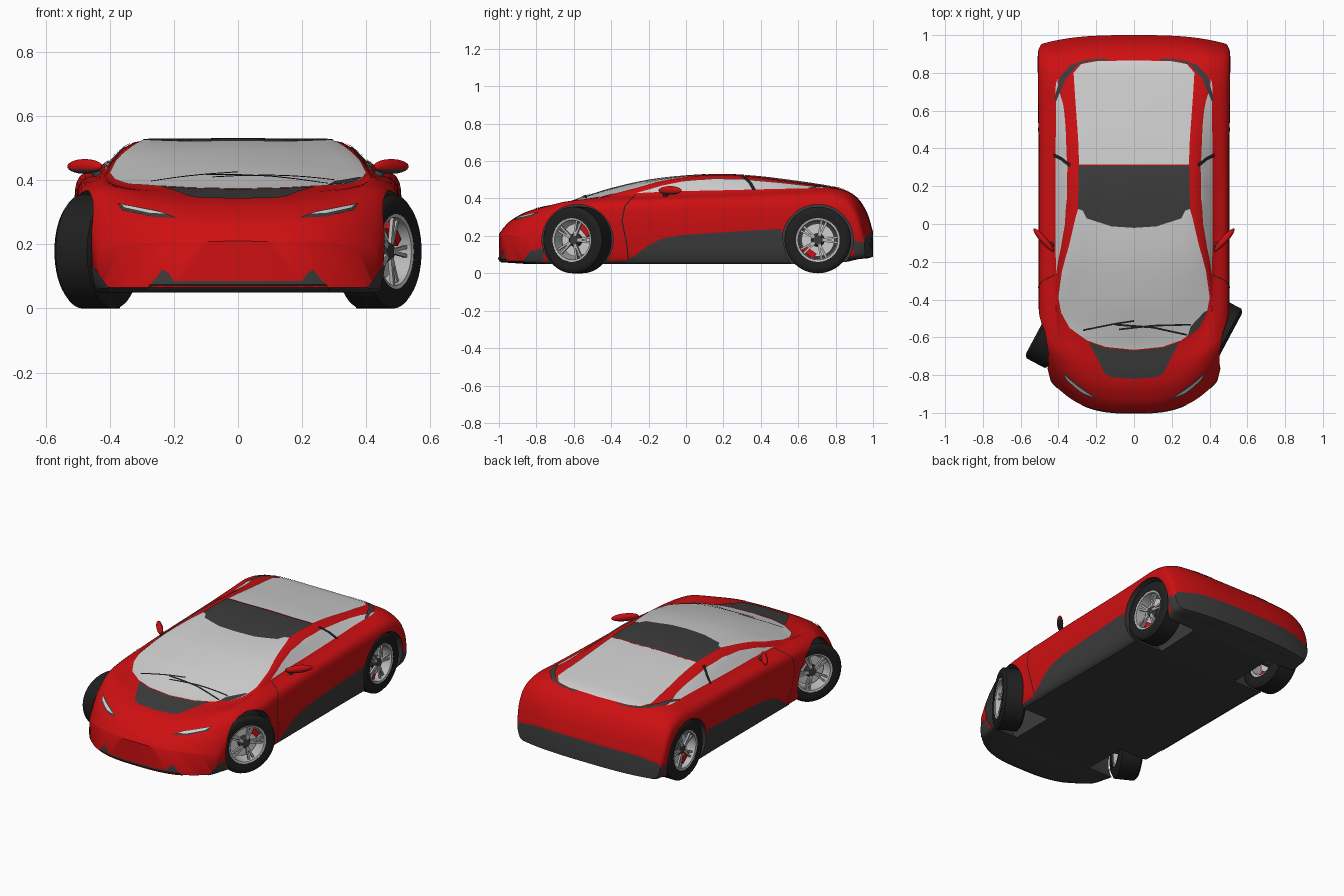
import bpy, bmesh, math
from mathutils import Vector, Matrix
from mathutils.bvhtree import BVHTree

default_cube = bpy.data.objects.get("Cube")
if default_cube:
    bpy.data.objects.remove(default_cube, do_unlink=True)


def material(name, color):
    mat = bpy.data.materials.new(name)
    mat.use_nodes = True
    mat.diffuse_color = (*color, 1)
    mat.node_tree.nodes["Principled BSDF"].inputs["Base Color"].default_value = (*color, 1)
    return mat


RED = material("red paint", (0.62, 0.005, 0.006))
DARK = material("dark grey trim", (0.045, 0.045, 0.045))
GLASS = material("pale grey glass", (0.62, 0.62, 0.62))
BLACK = material("black rubber", (0.014, 0.014, 0.014))
SILVER = material("silver metal", (0.5, 0.5, 0.5))


def add_object(name, bm, *mats, smooth=True):
    mesh = bpy.data.meshes.new(name)
    bm.to_mesh(mesh)
    bm.free()
    for mat in mats:
        mesh.materials.append(mat)
    ob = bpy.data.objects.new(name, mesh)
    bpy.context.collection.objects.link(ob)
    if smooth:
        smooth_object(ob)
    return ob


def smooth_object(ob):
    bpy.ops.object.select_all(action='DESELECT')
    ob.select_set(True)
    bpy.context.view_layer.objects.active = ob
    bpy.ops.object.shade_smooth_by_angle(angle=math.radians(35))


def spline(points, steps):
    """Smooth curve through the points, with a number of steps per span."""
    pts = [Vector(p) for p in points]
    pts = [pts[0]] + pts + [pts[-1]]
    out = []
    for a, b, c, d in zip(pts, pts[1:], pts[2:], pts[3:]):
        for k in range(steps):
            t = k / steps
            out.append(b + (c - a) * (t / 2) + (a * 2 - b * 5 + c * 4 - d) * (t * t / 2)
                       + (b * 3 - a - c * 3 + d) * (t ** 3 / 2))
    return out + [pts[-1]]


# Body shell: station, centre height, roof edge x and z, belt height, half width, floor
stations = [
    (-1.0, .21, .25, .205, .19, .44, .065), (-.97, .25, .25, .245, .23, .45, .058),
    (-.93, .287, .26, .286, .275, .46, .055), (-.85, .33, .28, .335, .33, .48, .05),
    (-.75, .353, .30, .365, .375, .495, .05), (-.65, .373, .34, .376, .39, .503, .05),
    (-.55, .405, .37, .387, .40, .505, .05), (-.4, .452, .385, .42, .41, .505, .05),
    (-.2, .497, .36, .475, .42, .505, .05), (0, .52, .335, .508, .43, .505, .05),
    (.2, .528, .325, .518, .435, .505, .05), (.4, .515, .325, .505, .44, .505, .05),
    (.6, .49, .335, .48, .445, .508, .05), (.75, .467, .345, .462, .45, .51, .055),
    (.85, .445, .34, .445, .435, .51, .06), (.92, .40, .34, .40, .395, .51, .075),
    (.97, .32, .335, .32, .31, .505, .08), (1.0, .22, .34, .215, .20, .49, .088)]


def section(station):
    s, top, roof_x, roof_z, belt, width, floor = station
    h = belt - floor
    half = spline([(0, top), (roof_x / 2, top - (top - roof_z) / 4), (roof_x, roof_z),
                   (min(.42, width - .07), belt), (width * .97, belt - h * .1),
                   (width, belt - h * .3), (width * .985, floor + h * .35),
                   (width * .95, floor + h * .08), (width * .9, floor)], 4)
    half += [Vector((width * .9 * (1 - k / 8), floor)) for k in range(1, 9)]
    bow = 2 * max(0, (-s - .4) / .6) - .4 * max(0, (s - .7) / .3)
    ring = half + [Vector((-p.x, p.y)) for p in half[-2:0:-1]]
    return [Vector((p.x, s + bow * abs(p.x) ** 3, p.y)) for p in ring], len(half) - 1


bm = bmesh.new()
rings = []
for st in spline(stations, 4):
    ring, n = section(st)
    rings.append([bm.verts.new(p) for p in ring])
size = len(rings[0])
for r, q in zip(rings, rings[1:]):
    for i in range(size):
        j = (i + 1) % size
        bm.faces.new((r[i], r[j], q[j], q[i]))
for r in (rings[0], rings[-1]):
    for side in (1, -1):
        for i in range(n // 2):
            ids = (i, i + 1, n - i - 1, n - i)
            loop = [r[side * k % size] for k in ids]
            bm.faces.new(list(dict.fromkeys(loop)))
bmesh.ops.recalc_face_normals(bm, faces=bm.faces)
for f in bm.faces:
    c = f.calc_center_median()
    under = f.normal.z < -.5 and c.z < .1
    f.material_index = int(under or c.z < .06 or (c.y > .9 and c.z < .17))
surface = BVHTree.FromBMesh(bm)
body = add_object("body_shell", bm, RED, DARK, smooth=False)

# Wheel arches
FRONT_Y, REAR_Y, HUB_Z = -.58, .705, .178
bm = bmesh.new()
for y in (FRONT_Y, REAR_Y):
    for side in (1, -1):
        bmesh.ops.create_cone(bm, cap_ends=True, segments=48, radius1=.19, radius2=.19, depth=.4,
                              matrix=Matrix.Translation((side * .47, y, HUB_Z))
                              @ Matrix.Rotation(math.pi / 2, 4, 'Y'))
for f in bm.faces:
    f.material_index = 1
cutter = add_object("arch_cutter", bm, RED, DARK, smooth=False)
cutter.hide_render = True
cut = body.modifiers.new("arches", 'BOOLEAN')
cut.operation, cut.solver, cut.object = 'DIFFERENCE', 'EXACT', cutter
bpy.context.view_layer.objects.active = body
bpy.ops.object.modifier_apply(modifier=cut.name)
bpy.data.objects.remove(cutter, do_unlink=True)
smooth_object(body)

VIEWS = {
    "top": (Vector((0, 0, 1)), lambda a, b: (a, b, 3)),
    "front": (Vector((0, -1, 0)), lambda a, b: (a, -3, b)),
    "left": (Vector((1, 0, 0)), lambda a, b: (3, a, b)),
    "right": (Vector((-1, 0, 0)), lambda a, b: (-3, a, b))}


def plate(name, mat, outline, view, lift=.004):
    """Thin plate: a flat outline diced into a grid and laid on the body."""
    out, place = VIEWS[view]
    bm = bmesh.new()
    bm.faces.new([bm.verts.new(place(a, b)) for a, b in outline])
    for axis in range(3):
        if abs(out[axis]) < .5:
            normal = Vector([float(k == axis) for k in range(3)])
            for k in range(-40, 41):
                geom = bm.verts[:] + bm.edges[:] + bm.faces[:]
                bmesh.ops.bisect_plane(bm, geom=geom, plane_co=normal * (k / 40 + .0003),
                                       plane_no=normal)
    for v in bm.verts:
        hit = surface.ray_cast(v.co, -out)
        if hit[0] is None:
            hit = surface.find_nearest(v.co - out * 2.5)
        v.co = hit[0] + hit[1] * lift
    bm.normal_update()
    for f in bm.faces:
        if f.normal.dot(out) < 0:
            f.normal_flip()
    return add_object(name, bm, mat)


def whole(half):
    """Complete a half outline that starts and ends on the centre line."""
    return half + [(-a, b) for a, b in half[::-1] if a > 0]


def band(path, da, db):
    return path + [(a + da, b + db) for a, b in path[::-1]]


# Glass, roof and bonnet panels
roof_front = [(.295, .08), (.27, .07), (.25, .03), (.12, -.012), (0, -.02)]
screen_base = [(0, -.665), (.15, -.65), (.25, -.615)]
plate("windscreen", GLASS, whole(screen_base + [(.34, -.55), (.385, -.47), (.4, -.39),
      (.38, -.25), (.34, -.1), (.31, .03)] + roof_front), "top")
plate("roof_panel", DARK, whole(roof_front[::-1] + [(.293, .31), (0, .31)]), "top")
plate("rear_window", GLASS, whole([(0, .315), (.29, .315), (.295, .45), (.31, .65), (.32, .8),
      (.28, .845), (.2, .86), (0, .865)]), "top")
plate("bonnet_panel", DARK, whole([(0, -.82), (.12, -.81), (.155, -.79), (.19, -.72),
      (.24, -.625), (.15, -.655), (0, -.67)]), "top")
plate("cowl_corner", DARK, [(.28, -.6), (.34, -.555), (.39, -.46), (.375, -.46), (.3, -.54)],
      "top", .007)
plate("long_wiper", BLACK, band([(-.27, -.565), (-.1, -.53), (.0, -.515)], 0, .009), "top", .009)
plate("short_wiper", BLACK, band([(-.08, -.56), (.1, -.54), (.3, -.535)], 0, .009), "top", .009)
plate("wiper_arm", BLACK, band([(-.1, -.535), (.1, -.55), (.28, -.59)], 0, .01), "top", .009)

# Front intake
plate("front_intake", DARK, whole([(0, .062), (.285, .062), (.25, .1), (.235, .122), (.215, .11),
      (.2, .085), (0, .085)]), "front")

# Paired panels on both sides
for side, view in ((1, "left"), (-1, "right")):
    def flip(outline):
        return [(side * a, b) for a, b in outline]
    plate(view + "_side_window", GLASS, [(-.27, .426), (-.12, .468), (0, .492), (.15, .503),
          (.3, .5), (.5, .482), (.7, .459), (.77, .453), (.5, .448), (.2, .441), (-.05, .436)], view)
    plate(view + "_door_pillar", BLACK, band([(.3, .508), (.335, .475), (.355, .438)], .02, 0),
          view, .008)
    plate(view + "_side_skirt", DARK, [(-.34, .062), (-.28, .09), (-.2, .15), (-.13, .185),
          (-.02, .205), (.2, .22), (.51, .238), (.515, .19), (.535, .1), (.56, .062)], view)
    plate(view + "_door_seam", BLACK, band([(-.27, .42), (-.33, .36), (-.345, .28), (-.32, .16),
          (-.31, .07)], .006, 0), view, .003)
    plate(view + "_bumper_corner", DARK, [(-.87, .065), (-.83, .12), (-.76, .135), (-.76, .065)], view)
    plate(view + "_headlight", DARK, flip([(.19, .28), (.25, .302), (.375, .326), (.36, .304),
          (.27, .284)]), "front", .004)
    plate(view + "_headlight_lens", GLASS, flip([(.215, .288), (.25, .298), (.365, .321),
          (.35, .308), (.27, .29)]), "front", .008)
    plate(view + "_rear_vent", DARK, flip([(.42, .66), (.39, .78), (.335, .84), (.25, .868),
          (.14, .875), (.14, .865), (.24, .858), (.3, .838), (.36, .77), (.41, .65)]), "top", .005)

    # Door mirrors
    bm = bmesh.new()
    bmesh.ops.create_uvsphere(bm, u_segments=24, v_segments=14, radius=1,
                              matrix=Matrix.Translation((side * .478, -.085, .443))
                              @ Matrix.Rotation(side * .85, 4, 'Z')
                              @ Matrix.Diagonal((.08, .018, .023, 1)))
    for f in bm.faces:
        f.material_index = int(f.calc_center_median().z < .432)
    add_object(view + "_mirror", bm, RED, DARK)
    bm = bmesh.new()
    bmesh.ops.create_cone(bm, cap_ends=True, segments=12, radius1=.016, radius2=.012, depth=.06,
                          matrix=Matrix.Translation((side * .44, -.11, .42))
                          @ Matrix.Rotation(side * .7, 4, 'Y'))
    add_object(view + "_mirror_stalk", bm, DARK)


# Wheels
def lathe(name, mat, profile, matrix, segments=48):
    bm = bmesh.new()
    loop = [bm.verts.new((x, r, 0)) for x, r in profile]
    edges = [bm.edges.new((a, b)) for a, b in zip(loop, loop[1:] + loop[:1])]
    bmesh.ops.spin(bm, geom=loop + edges, cent=(0, 0, 0), axis=(1, 0, 0),
                   angle=math.tau, steps=segments)
    bmesh.ops.remove_doubles(bm, verts=bm.verts, dist=.0001)
    finish(name, mat, bm, matrix)


def finish(name, mat, bm, matrix):
    bm.transform(matrix)
    bmesh.ops.recalc_face_normals(bm, faces=bm.faces)
    add_object(name, bm, mat)


def block(bm, angle, radius, x, dims):
    bmesh.ops.create_cube(bm, size=1, matrix=Matrix.Rotation(angle, 4, 'X')
                          @ Matrix.Translation((x, radius, 0)) @ Matrix.Diagonal((*dims, 1)))


for end, y, hub_x, steer, caliper in (("front", FRONT_Y, .436, -.49, .75),
                                      ("rear", REAR_Y, .425, 0, 4.1)):
    for side, label in ((1, "left"), (-1, "right")):
        name = end + "_" + label
        place = (Matrix.Translation((side * hub_x, y, HUB_Z)) @ Matrix.Rotation(steer, 4, 'Z')
                 @ Matrix.Diagonal((side, 1, 1, 1)))
        lathe(name + "_tyre", BLACK, [(-.07, .117), (-.07, .155), (-.055, .178), (.055, .178),
              (.067, .165), (.07, .15), (.066, .117)], place)
        lathe(name + "_rim", SILVER, [(.066, .12), (.062, .106), (-.06, .1), (-.06, .12)], place)
        lathe(name + "_brake_disc", GLASS, [(.012, .02), (.012, .088), (0, .088), (0, .02)], place)
        lathe(name + "_hub", DARK, [(.045, 0), (.045, .025), (.03, .036), (-.1, .036), (-.1, 0)],
              place, 24)
        bm = bmesh.new()
        for k in range(5):
            for lean in (-.13, .13):
                block(bm, math.tau * k / 5 + lean, .066, .042, (.012, .084, .011))
        finish(name + "_spokes", SILVER, bm, place)
        bm = bmesh.new()
        block(bm, caliper, .08, .012, (.04, .032, .075))
        finish(name + "_caliper", RED, bm, place)
